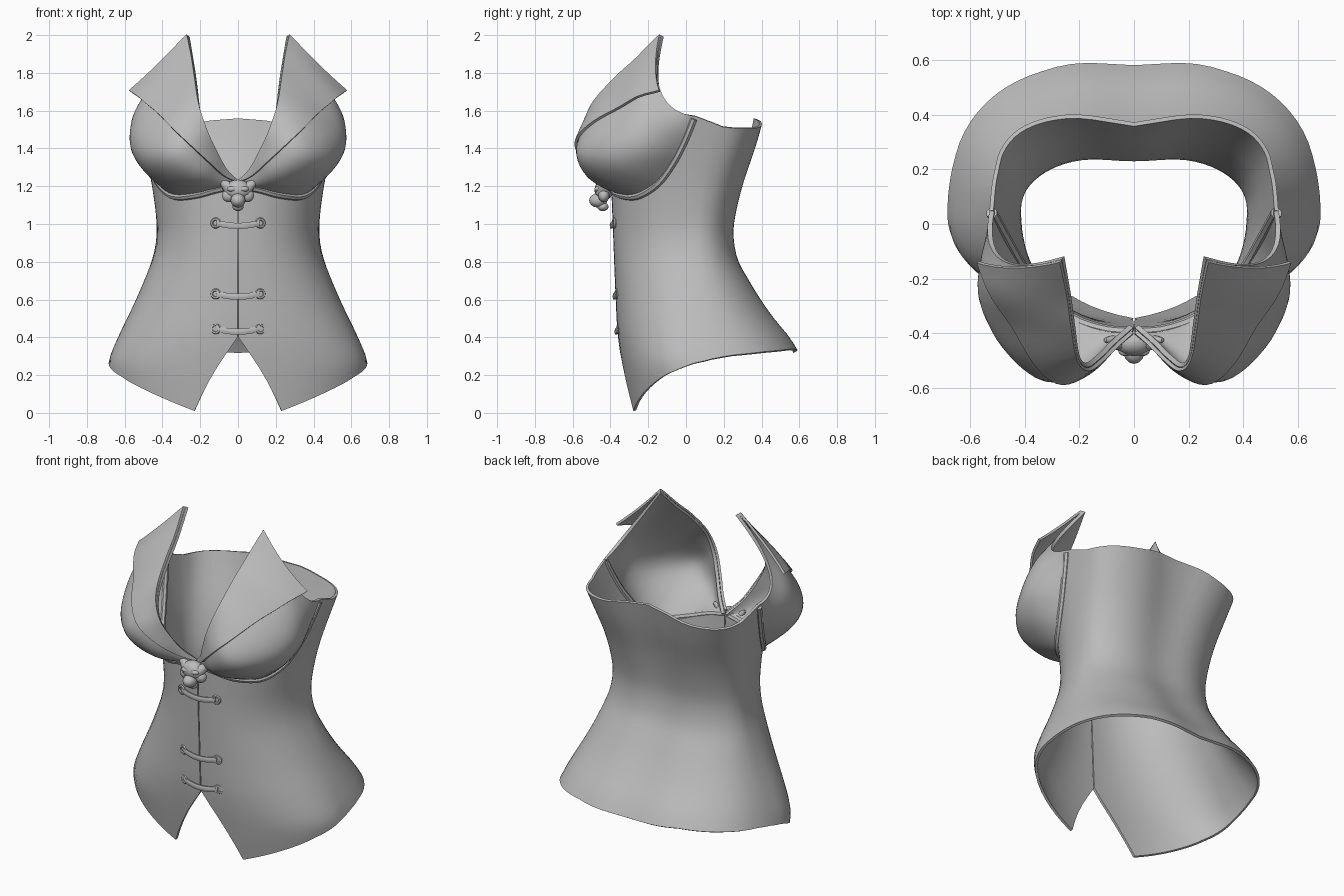
import bpy, bmesh, math
from mathutils import Vector

if "Cube" in bpy.data.objects:
    bpy.data.objects.remove(bpy.data.objects["Cube"])

grey = bpy.data.materials.new("grey_cloth")
grey.diffuse_color = (0.5, 0.5, 0.5, 1)
grey.use_nodes = True
grey.node_tree.nodes["Principled BSDF"].inputs["Base Color"].default_value = grey.diffuse_color


def interp(table, x, smooth=True):
    """Read a value from (x, value) pairs, with rounded or straight spans."""
    if x <= table[0][0]:
        return table[0][1]
    for i in range(len(table) - 1):
        (x0, a), (x1, b) = table[i], table[i + 1]
        if x <= x1:
            f = (x - x0) / (x1 - x0)
            if not smooth:
                return a + (b - a) * f
            xp, p = table[max(i - 1, 0)]
            xn, n = table[min(i + 2, len(table) - 1)]
            m0 = (b - p) * ((x1 - x0) / (x1 - xp))
            m1 = (n - a) * ((x1 - x0) / (xn - x0))
            return (a * (2*f**3 - 3*f*f + 1) + m0 * (f**3 - 2*f*f + f)
                    + b * (3*f*f - 2*f**3) + m1 * (f**3 - f*f))
    return table[-1][1]


def finish(ob, angle=40):
    bpy.ops.object.select_all(action='DESELECT')
    ob.select_set(True)
    bpy.context.view_layer.objects.active = ob
    bpy.ops.object.convert(target='MESH')
    bpy.ops.object.shade_smooth_by_angle(angle=math.radians(angle))
    ob.data.materials.clear()
    ob.data.materials.append(grey)
    return ob


def sheet(name, rows, thick, offset=-1):
    """Mirrored cloth sheet from a grid of points."""
    n = len(rows[0])
    faces = [(j*n + i, j*n + i + 1, (j+1)*n + i + 1, (j+1)*n + i)
             for j in range(len(rows) - 1) for i in range(n - 1)]
    me = bpy.data.meshes.new(name)
    me.from_pydata([p for r in rows for p in r], [], faces)
    ob = bpy.data.objects.new(name, me)
    bpy.context.collection.objects.link(ob)
    mi = ob.modifiers.new("mirror", 'MIRROR')
    mi.merge_threshold = 0.0008
    so = ob.modifiers.new("thickness", 'SOLIDIFY')
    so.thickness = thick
    so.offset = offset
    return finish(ob)


def tube(name, pts, radius):
    cu = bpy.data.curves.new(name, 'CURVE')
    cu.dimensions = '3D'
    cu.bevel_depth = radius
    cu.bevel_resolution = 2
    cu.use_fill_caps = True
    sp = cu.splines.new('POLY')
    sp.points.add(len(pts) - 1)
    for q, p in zip(sp.points, pts):
        q.co = (*p, 1)
    ob = bpy.data.objects.new(name, cu)
    bpy.context.collection.objects.link(ob)
    ob.modifiers.new("mirror", 'MIRROR')
    return finish(ob)


# ---- body section: half width, front and back depth by height
WIDTH = [(0, .63), (.2, .68), (.28, .682), (.4, .635), (.6, .54), (.8, .458), (.9, .434),
         (1.0, .43), (1.2, .455), (1.4, .495), (1.57, .53)]
BACK = [(.3, .625), (.4, .565), (.5, .485), (.6, .415), (.7, .355), (.8, .3), (.9, .277),
        (1.0, .277), (1.2, .32), (1.4, .38), (1.55, .418)]
FRONT = [(0, -.295), (.2, -.33), (.4, -.36), (.6, -.372), (1.0, -.388), (1.2, -.395), (1.57, -.395)]
HEM = [(0, .4), (.34, .01), (.8, .12), (1.14, .195), (1.57, .265), (1.65, .285), (1.8, .305),
       (2.2, .325), (2.7, .34), (3.15, .325)]
TOP = [(0, 1.205), (.22, 1.185), (.5, 1.155), (.85, 1.15), (1.15, 1.215), (1.35, 1.33), (1.48, 1.45),
       (1.57, 1.57), (1.62, 1.54), (1.75, 1.515), (2.2, 1.505), (2.82, 1.518), (3.15, 1.557)]
YC = .05


def body(th, z):
    s, c = max(math.sin(th), 0), math.cos(th)
    p = .92 if c > 0 else interp([(.3, .78), (1, .9), (1.55, .52)], z)
    blend = min(abs(c) * 3, 1)
    x = interp(WIDTH, z) * s ** (1 + (p - 1) * blend)
    if c > 0:
        return Vector((max(x, .003), YC - (YC - interp(FRONT, z)) * c ** p, z))
    y = YC + (interp(BACK, z) - YC) * (-c) ** p
    groove = interp([(.9, .028), (1.55, .045)], z, False)
    return Vector((x, y - groove * math.exp(-(x / .16) ** 2), z))


def span(a, b, n):
    return [a + (b - a) * i / n for i in range(n)]


thetas = (span(0, .34, 5) + span(.34, 1.15, 8) + span(1.15, 1.57, 8) + span(1.57, 1.75, 4)
          + span(1.75, math.pi, 16) + [math.pi])
rows = []
for j in range(29):
    rows.append([])
    for th in thetas:
        lo, hi = interp(HEM, th, False), interp(TOP, th, 1.5 > th or th > 1.8)
        rows[-1].append(body(th, lo + (hi - lo) * j / 28))
sheet("bodice", rows, .015)

# ---- cups: neckline, crown and under-bust curves joined by arcs
NECK = [(.003, -.38, 1.22), (.07, -.44, 1.29), (.12, -.49, 1.38), (.17, -.525, 1.495),
        (.205, -.49, 1.625), (.225, -.37, 1.765), (.24, -.26, 1.865), (.265, -.13, 2.0)]
CROWN = [(.003, -.39, 1.21), (.1, -.45, 1.22), (.215, -.535, 1.265), (.36, -.552, 1.33),
         (.485, -.45, 1.38), (.55, -.32, 1.47), (.54, -.225, 1.6), (.49, -.13, 1.695)]
neck = [(k, Vector(p)) for k, p in enumerate(NECK)]
crown = [(k, Vector(p)) for k, p in enumerate(CROWN)]
under = [(k, body(t, z)) for k, (t, z) in enumerate(TOP[:8])]


def cup(t, s):
    a, m, b = (interp(c, t) for c in (neck, crown, under))
    return a * (2*s - 1) * (s - 1) + m * 4 * s * (1 - s) + b * s * (2*s - 1)


def cup_normal(t, s):
    t, s = min(max(t, .3), 6.9), min(max(s, .02), .98)
    ds = cup(t, s + .02) - cup(t, s - .02)
    dt = cup(t + .05, s) - cup(t - .05, s)
    return ds.cross(dt).normalized()


sheet("cups", [[cup(7 * j / 35, i / 18) for i in range(19)] for j in range(36)], .018)

# ---- turned-out collar lapels lying over the cups
SPREAD = [(0, .2), (2, .2), (3, .2), (4, .2), (5, .25), (6, .36), (7, .5)]
rows = []
for j in range(33):
    t = .15 + 6.85 * j / 32
    rows.append([])
    for i in range(10):
        s = interp(SPREAD, t) * i / 9
        p = cup(t, s) + cup_normal(t, s) * .009
        flare = max(t - 5, 0) / 2 * i / 9
        p += Vector((.075, -.01, .005)) * flare ** 1.5
        p.x = max(p.x, .004)
        p.z = min(p.z, 2.0)
        rows[-1].append(p)
sheet("collar", rows, .014, 0)

# ---- under-bust band following the cup seam
path = []
for i in range(41):
    p = interp(under, 6.9 * i / 40)
    path.append(p + Vector((-p.x * .01, -.004, 0)))
tube("underbust_band", path, .021)

# ---- flat cord fastenings with a ring at each end
for n, z in enumerate((1.0, .625, .44)):
    y0 = body(0, z).y
    rows = [[(.115 * u, y0 - .012 + .014 * u * u - .004 * (1 - abs(dz)), z + dz * .016 - .01 + .016 * u * u)
             for u in [k / 6 for k in range(7)]] for dz in (-1, -.5, 0, .5, 1)]
    sheet(f"fastening_cord_{n}", rows, .01)
    for sx in (-1, 1):
        bpy.ops.mesh.primitive_torus_add(major_segments=14, minor_segments=6, major_radius=.021,
                                         minor_radius=.008, location=(sx * .118, y0 + .008, z + .005),
                                         rotation=(math.pi / 2, 0, sx * .25))
        ob = bpy.context.object
        ob.name = f"fastening_ring_{n}"
        finish(ob)


# ---- centre clasp shaped like a small animal head
def ball(name, loc, size):
    bpy.ops.mesh.primitive_uv_sphere_add(segments=14, ring_count=8, radius=1, location=loc)
    ob = bpy.context.object
    ob.name = name
    ob.scale = size
    return finish(ob)


ball("clasp_head", (0, -.435, 1.18), (.07, .05, .055))
ball("clasp_muzzle", (0, -.465, 1.125), (.04, .048, .038))
ball("clasp_chin", (0, -.44, 1.092), (.03, .03, .024))
for sx in (-1, 1):
    ball("clasp_cheek", (sx * .048, -.435, 1.15), (.038, .03, .035))
    ball("clasp_brow", (sx * .03, -.465, 1.185), (.028, .02, .016))
    d = Vector((sx * .7, .1, .6))
    bpy.ops.mesh.primitive_cone_add(vertices=10, radius1=.042, radius2=.008, depth=.1,
                                    location=(sx * .068, -.43, 1.208),
                                    rotation=d.to_track_quat('Z', 'Y').to_euler())
    bpy.context.object.name = "clasp_ear"
    finish(bpy.context.object)
